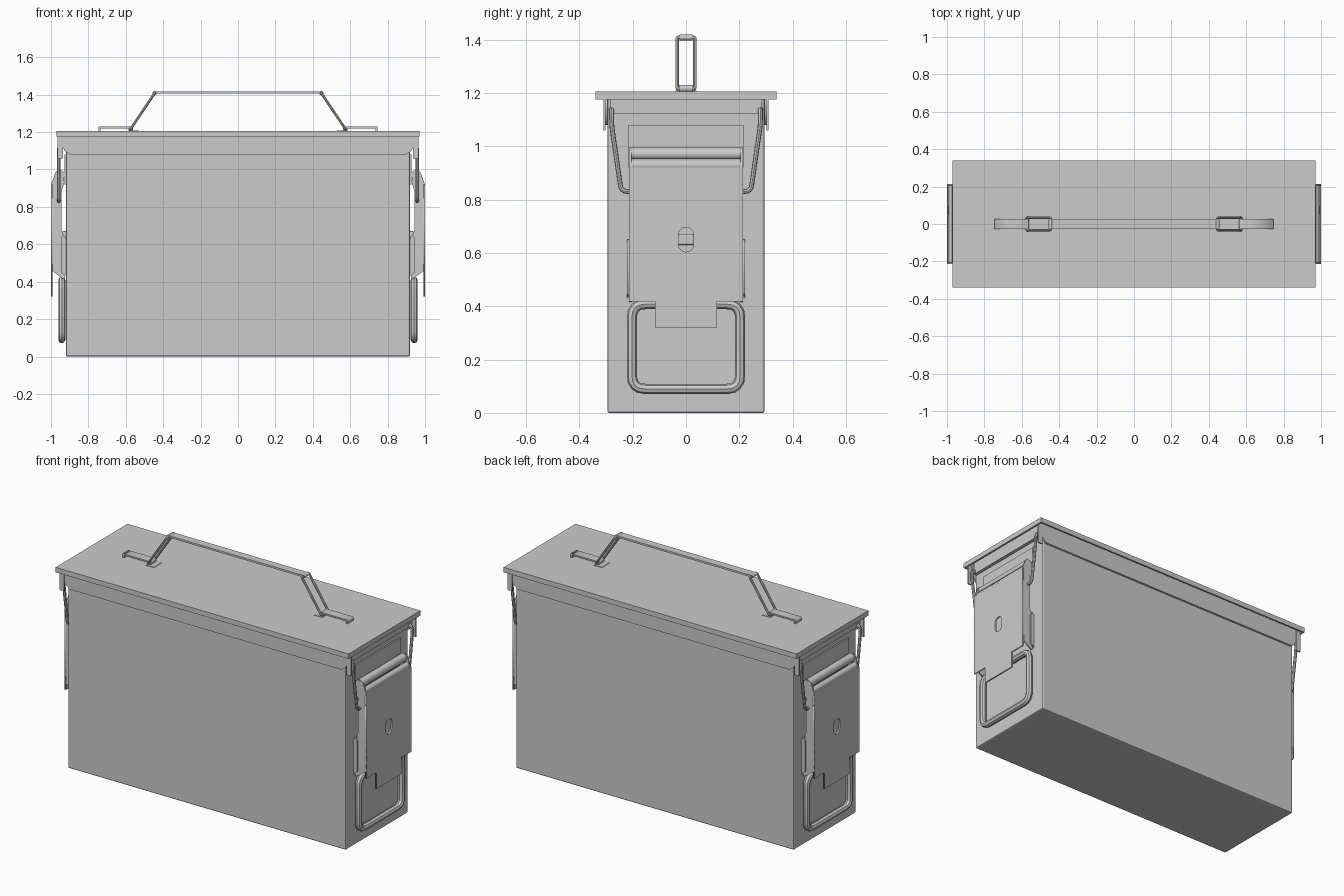
import bpy, bmesh, math
from mathutils import Vector, Matrix

if "Cube" in bpy.data.objects:
    bpy.data.objects.remove(bpy.data.objects["Cube"])

YZ = Matrix(((0, 0, 1, 0), (1, 0, 0, 0), (0, 1, 0, 0), (0, 0, 0, 1)))
XZ = Matrix(((1, 0, 0, 0), (0, 0, -1, 0), (0, 1, 0, 0), (0, 0, 0, 1)))


def finish(name, bm, mirror="", smooth=False):
    me = bpy.data.meshes.new(name)
    bmesh.ops.remove_doubles(bm, verts=bm.verts, dist=1e-5)
    bmesh.ops.recalc_face_normals(bm, faces=bm.faces)
    bm.to_mesh(me)
    bm.free()
    ob = bpy.data.objects.new(name, me)
    bpy.context.collection.objects.link(ob)
    if mirror:
        m = ob.modifiers.new("mirror", 'MIRROR')
        m.use_axis = ["X" in mirror, "Y" in mirror, False]
        m.use_mirror_merge = False
    if smooth:
        bpy.ops.object.select_all(action='DESELECT')
        ob.select_set(True)
        bpy.context.view_layer.objects.active = ob
        bpy.ops.object.shade_smooth_by_angle(angle=math.radians(40))
    return ob


def box(name, x, y, z, mirror="", bevel=0):
    bm = bmesh.new()
    bmesh.ops.create_cube(bm, size=1)
    for v in bm.verts:
        v.co = [(a[0] + a[1]) / 2 + c * (a[1] - a[0]) for a, c in zip((x, y, z), v.co)]
    if bevel:
        bmesh.ops.bevel(bm, geom=bm.edges[:], offset=bevel, segments=2,
                        profile=0.5, affect='EDGES')
    return finish(name, bm, mirror)


def curve_bmesh(splines, cyclic, matrix=Matrix(), **settings):
    cu = bpy.data.curves.new("tmp", 'CURVE')
    for k, v in settings.items():
        setattr(cu, k, v)
    for pts in splines:
        s = cu.splines.new('POLY')
        s.points.add(len(pts) - 1)
        for p, co in zip(s.points, pts):
            p.co = (*co, 0, 1) if len(co) == 2 else (*co, 1)
        s.use_cyclic_u = cyclic
    ob = bpy.data.objects.new("tmp", cu)
    me = bpy.data.meshes.new_from_object(ob)
    bm = bmesh.new()
    bm.from_mesh(me)
    bm.transform(matrix)
    bpy.data.objects.remove(ob)
    bpy.data.meshes.remove(me)
    bpy.data.curves.remove(cu)
    return bm


def plate(name, loops, centre, thick, plane, mirror="", smooth=False):
    """Flat outline (further loops are holes) given thickness along its normal."""
    sign = -1 if plane is XZ else 1
    mat = plane @ Matrix.Translation((0, 0, centre * sign))
    bm = curve_bmesh(loops, True, mat, dimensions='2D', fill_mode='BOTH', extrude=thick / 2)
    return finish(name, bm, mirror, smooth)


def fillet(pts, r, cyclic=False, steps=4):
    pts = [Vector(p) for p in pts]
    out = []
    for i, p in enumerate(pts):
        if not cyclic and i in (0, len(pts) - 1):
            out.append(p)
            continue
        a = p + (pts[i - 1] - p).normalized() * r
        b = p + (pts[(i + 1) % len(pts)] - p).normalized() * r
        for k in range(steps + 1):
            t = k / steps
            out.append(a * (1 - t) ** 2 + p * 2 * t * (1 - t) + b * t * t)
    return out


def tube(name, pts, radius, r, cyclic=False, mirror=""):
    bm = curve_bmesh([fillet(pts, r, cyclic)], cyclic, dimensions='3D', fill_mode='FULL',
                     bevel_depth=radius, bevel_resolution=2, use_fill_caps=True)
    return finish(name, bm, mirror, True)


def rod(name, x, z, r, half, mirror=""):
    ring = [(x + r * math.cos(i * math.pi / 8), z + r * math.sin(i * math.pi / 8))
            for i in range(16)]
    return plate(name, [ring], 0, half * 2, XZ, mirror, True)


# Box body
box("body", (-.92, .92), (-.295, .295), (0, 1.19), bevel=.008)

# Lid top with thin hanging rim
box("lid_top", (-.97, .97), (-.34, .34), (1.193, 1.206))
box("lid_rim_end", (.96, .97), (-.34, .34), (1.176, 1.195), "X")
box("lid_rim_side", (-.965, .965), (.33, .34), (1.176, 1.195), "Y")

# Lid flanges overlapping the long sides and the ends
flange = [(-.945, 1.194), (-.942, 1.14), (-.928, 1.1), (-.9, 1.08)]
flange += [(-x, z) for x, z in reversed(flange)]
plate("lid_side_flange", [flange], .301, .012, XZ, "Y")
box("lid_end_flange", (.915, .94), (-.283, .283), (1.122, 1.194), "X")
box("flange_ear", (.935, .965), (.302, .31), (1.06, 1.194), "XY")

# Carry handle: strap, open links and lid mounts
box("handle_strap", (-.45, .45), (-.024, .024), (1.405, 1.416))
tube("handle_link", [(.445, -.033, 1.409), (.445, .033, 1.409),
                     (.575, .033, 1.215), (.575, -.033, 1.215)], .007, .008, True, "X")
rod("handle_curl", .446, 1.408, .011, .024, "X")
plate("handle_mount", [[(.562, 1.206), (.562, 1.224), (.568, 1.229), (.745, 1.229),
                        (.745, 1.205), (.735, 1.205), (.735, 1.22), (.585, 1.22),
                        (.585, 1.206)]], 0, .054, XZ, "X")
box("mount_foot", (.53, .585), (-.04, .04), (1.204, 1.209), "X")

# Latch hinge plate and rolled pivot
box("hinge_plate", (.915, .928), (-.215, .215), (.92, 1.08), "X")
rod("hinge_roll", .95, .972, .024, .208, "X")

# Latch cover with bottom tab and oval hole
cover = [(-.213, .92), (-.213, .418), (-.117, .418), (-.117, .32)]
cover += [(-y, z) for y, z in reversed(cover)]
hole = [(.028 * math.cos(a), .65 + .02 * (1 if math.sin(a) > 0 else -1) + .026 * math.sin(a))
        for a in [(i + .5) * math.pi / 10 for i in range(20)]]
plate("latch_cover", [cover, hole], .995, .009, YZ, "X")
plate("latch_slope", [[(.9995, .92), (.976, .955), (.967, .95), (.9905, .918)]],
      0, .426, XZ, "X")
plate("latch_side", [[(.9995, .92), (.976, .985), (.965, .995), (.935, .985), (.928, .93),
                      (.945, .88), (.945, .68), (.93, .64), (.924, .42), (.935, .415),
                      (.9995, .462)]], .209, .008, XZ, "XY")
plate("latch_side_ear", [[(.922, .43), (.945, .45), (.945, .63), (.935, .65), (.922, .64)]],
      .216, .012, XZ, "XY")

# Staple behind the hole
box("latch_staple", (.915, .94), (-.03, .03), (.63, .67), "X", .006)

# Wire bail at each side of the latch
tube("wire_bail", [(.925, .279, 1.14), (.958, .279, 1.135), (.958, .279, 1.08),
                   (.958, .243, .83), (.958, .2, .83)], .009, .025, mirror="XY")

# Folding lower handle
tube("end_handle", [(.942, -.203, .09), (.942, .203, .09),
                    (.942, .203, .408), (.942, -.203, .408)], .019, .05, True, "X")
